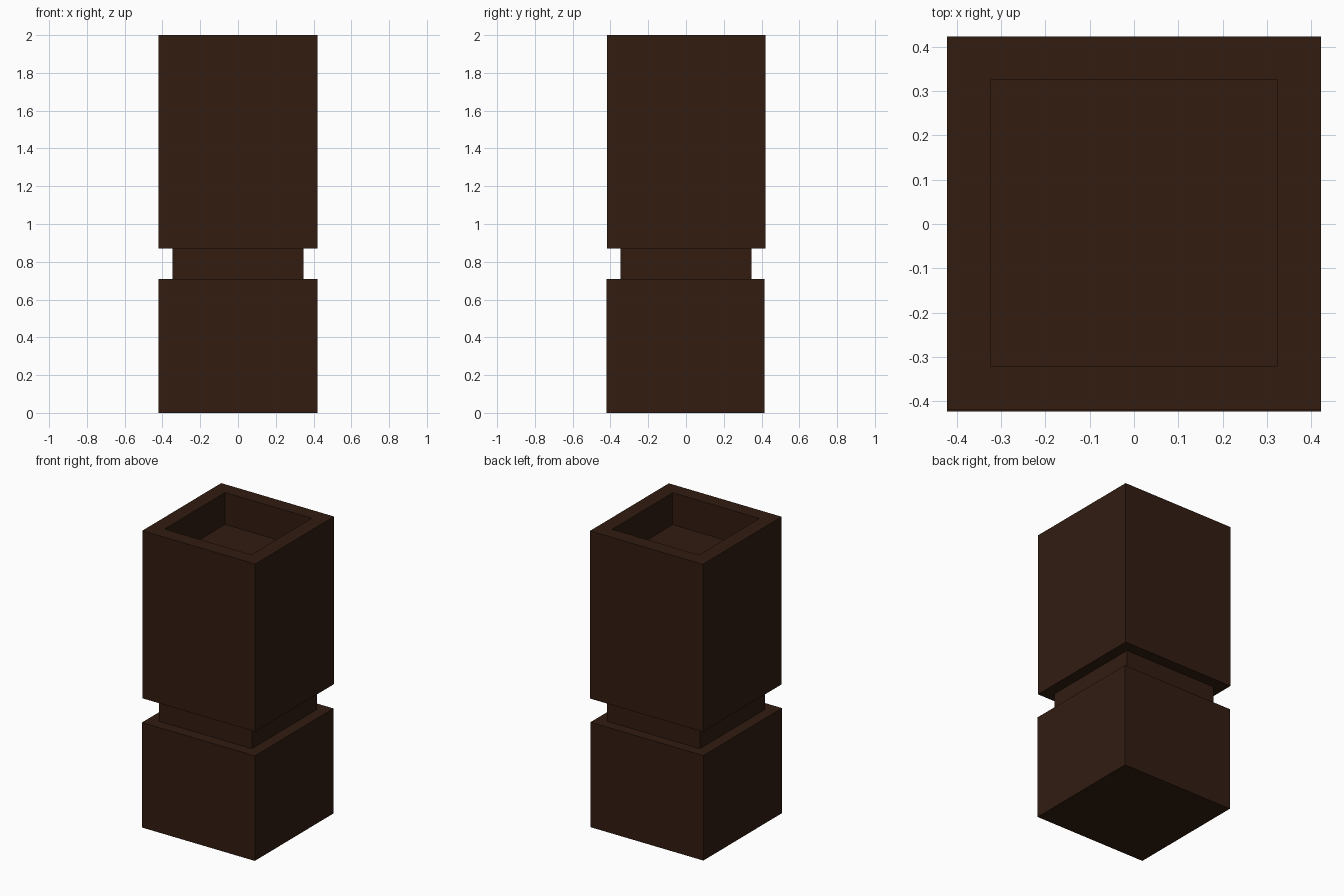
import bpy, bmesh
from mathutils import Vector

if "Cube" in bpy.data.objects:
    bpy.data.objects.remove(bpy.data.objects["Cube"])

wood = bpy.data.materials.new("dark_brown")
wood.diffuse_color = (0.032, 0.0116, 0.0056, 1)
wood.use_nodes = True
wood.node_tree.nodes["Principled BSDF"].inputs["Base Color"].default_value = wood.diffuse_color


def box(name, x, y, z, recess=None):
    """Box from ranges; recess = (rim width, depth) sinks a square pocket in the top."""
    bm = bmesh.new()
    bmesh.ops.create_cube(bm, size=1)
    for v in bm.verts:
        v.co = Vector([(r[0] + r[1]) / 2 + c * (r[1] - r[0])
                       for c, r in zip(v.co, (x, y, z))])
    if recess:
        rim, depth = recess
        bm.normal_update()
        top = max(bm.faces, key=lambda f: f.calc_center_median().z)
        bmesh.ops.inset_region(bm, faces=[top], thickness=rim)
        top = bmesh.ops.extrude_discrete_faces(bm, faces=[top])["faces"][0]
        bmesh.ops.translate(bm, verts=top.verts, vec=(0, 0, -depth))
    bmesh.ops.recalc_face_normals(bm, faces=bm.faces)
    mesh = bpy.data.meshes.new(name)
    bm.to_mesh(mesh)
    bm.free()
    mesh.materials.append(wood)
    ob = bpy.data.objects.new(name, mesh)
    bpy.context.collection.objects.link(ob)
    return ob


# Lower block, narrow neck, and upper block with a hollow top
box("base_block", (-0.421, 0.421), (-0.422, 0.416), (0, 0.708))
box("neck", (-0.347, 0.347), (-0.347, 0.347), (0.70, 0.88))
box("upper_block", (-0.421, 0.421), (-0.418, 0.422), (0.87, 2.0), recess=(0.138, 0.215))
